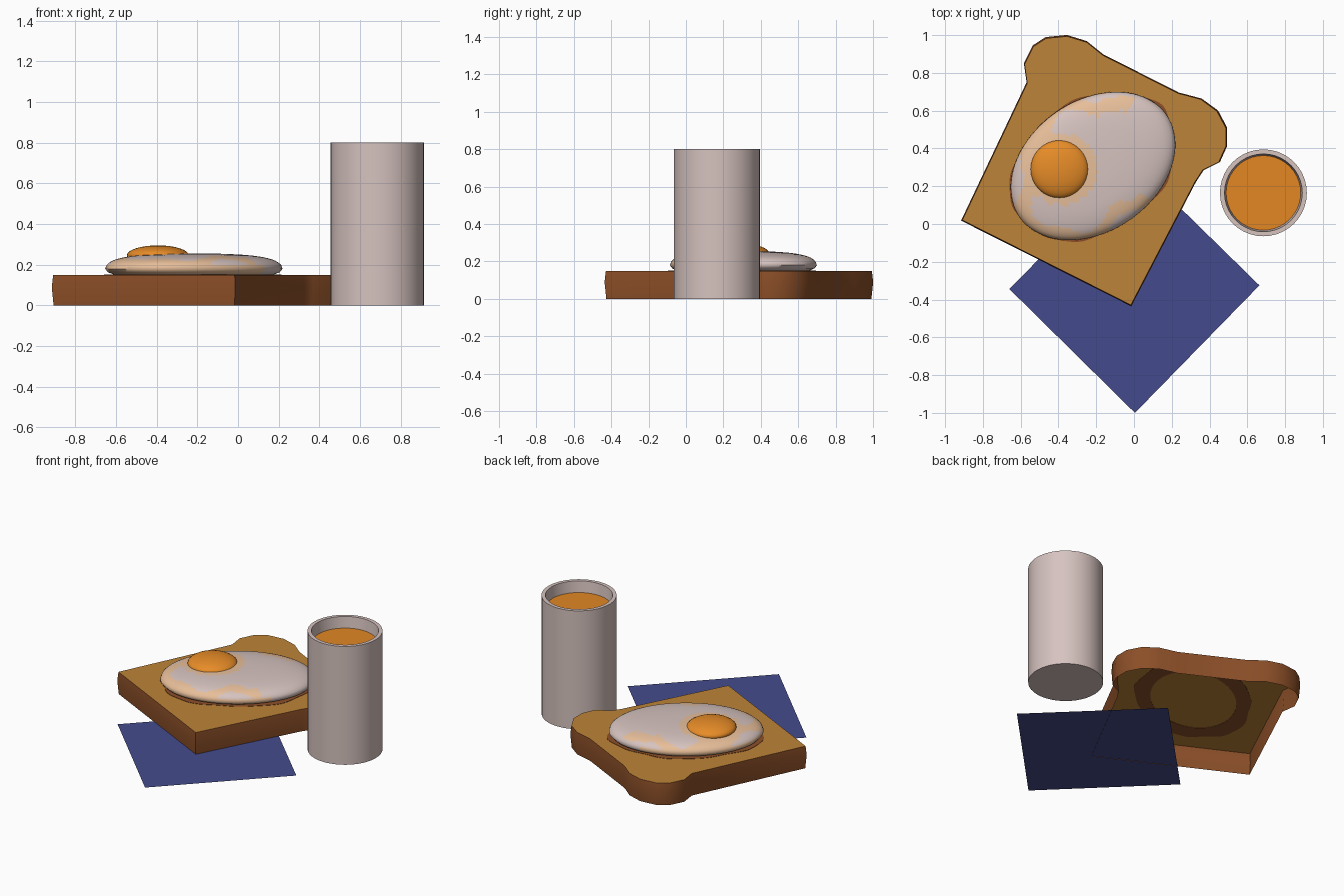
import bpy, bmesh, math
from math import sin, cos, pi

if "Cube" in bpy.data.objects:
    bpy.data.objects.remove(bpy.data.objects["Cube"])


def mat(name, r, g, b):
    m = bpy.data.materials.new(name)
    lin = [(c / 255 / 12.92) if c < 10 else ((c / 255 + 0.055) / 1.055) ** 2.4 for c in (r, g, b)]
    m.diffuse_color = (*lin, 1)
    m.use_nodes = True
    m.node_tree.nodes["Principled BSDF"].inputs["Base Color"].default_value = m.diffuse_color
    return m


CRUST = mat("crust brown", 140, 79, 40)
BREAD = mat("toasted tan", 190, 131, 56)
WHITE = mat("pale pink white", 214, 195, 191)
PEACH = mat("peach white", 238, 196, 158)
YOLK = mat("yolk orange", 234, 142, 40)
JUICE = mat("juice orange", 226, 135, 36)
NAVY = mat("napkin blue", 68, 75, 140)


def finish(name, bm, mats, smooth=None):
    me = bpy.data.meshes.new(name)
    bm.to_mesh(me)
    bm.free()
    ob = bpy.data.objects.new(name, me)
    bpy.context.collection.objects.link(ob)
    for m in mats:
        me.materials.append(m)
    if smooth:
        bpy.ops.object.select_all(action='DESELECT')
        ob.select_set(True)
        bpy.context.view_layer.objects.active = ob
        bpy.ops.object.shade_smooth_by_angle(angle=math.radians(smooth))
    return ob


def loft(bm, rings, cap_start=False, cap_end=False):
    """Join equal-length counter-clockwise rings of points with quads."""
    vs = [[bm.verts.new(p) for p in ring] for ring in rings]
    n = len(vs[0])
    for a, b in zip(vs, vs[1:]):
        for i in range(n):
            j = (i + 1) % n
            bm.faces.new((a[i], a[j], b[j], b[i]))
    if cap_start:
        bm.faces.new(vs[0][::-1])
    return bm.faces.new(vs[-1]) if cap_end else None


def circle(cx, cy, r, z, n):
    return [(cx + r * cos(2 * pi * i / n), cy + r * sin(2 * pi * i / n), z) for i in range(n)]


# Toast: hollow underneath, slightly bulging crust wall, inset bread face
outline = [(-.91, .02), (-.016, -.43), (.323, .222), (.365, .286), (.45, .328),
           (.488, .413), (.488, .508), (.44, .598), (.354, .661), (.233, .693),
           (-.164, .894), (-.25, .963), (-.354, .995), (-.466, .984), (-.534, .94),
           (-.58, .846), (-.566, .746)]


def toast_ring(grow, z):
    cx, cy = -.22, .28
    return [(cx + (x - cx) * grow, cy + (y - cy) * grow, z) for x, y in outline]


bm = bmesh.new()
top = loft(bm, [toast_ring(.995, 0), toast_ring(1.008, .09), toast_ring(.998, .15)], cap_end=True)
bmesh.ops.inset_region(bm, faces=[top], thickness=.04, use_even_offset=True)
top.material_index = 1
finish("toast", bm, [CRUST, BREAD], 40)

# Fried egg footprint: tilted ellipse
EX, EY, TILT = -.217, .307, math.radians(35)
N = 96


def egg_point(s, a, z):
    u, v = .474 * s * cos(a), .346 * s * sin(a)
    return (EX + u * cos(TILT) - v * sin(TILT), EY + u * sin(TILT) + v * cos(TILT), z)


def egg_ring(s, z, wobble=0):
    ang = [2 * pi * i / N for i in range(N)]
    return [egg_point(s + wobble * (sin(5 * a + .6) + .5 * sin(11 * a)), a, z) for a in ang]


# Browned ring on the bread below the egg
bm = bmesh.new()
loft(bm, [egg_ring(.74, .148), egg_ring(1.0, .148, .025), egg_ring(1.0, .152, .025), egg_ring(.74, .152),
          egg_ring(.74, .148)])
bmesh.ops.remove_doubles(bm, verts=bm.verts, dist=.0005)
bmesh.ops.recalc_face_normals(bm, faces=bm.faces)
finish("browned_ring", bm, [CRUST])

# Egg white: rounded pancake, with blotches of two tones
YX, YY = -.394, .29
prof = [(.9, .151), (.97, .163), (1, .18), (.985, .198), (.955, .21), (.92, .219), (.88, .226),
        (.84, .231), (.79, .236), (.73, .2405), (.66, .2445), (.58, .248), (.5, .25),
        (.42, .252), (.33, .2535), (.24, .2545), (.14, .255), (.05, .255)]
bm = bmesh.new()
loft(bm, [egg_ring(s, z) for s, z in prof], cap_end=True)
for f in bm.faces:
    c = f.calc_center_median()
    dx, dy = c.x - EX, c.y - EY
    u, v = dx * cos(TILT) + dy * sin(TILT), dy * cos(TILT) - dx * sin(TILT)
    s, a = math.hypot(u / .474, v / .346), math.atan2(dy, dx)
    near_yolk = math.hypot(c.x - YX - .01, c.y - YY) < .19
    edge = .8 + .1 * sin(3 * a + 1.2) + .06 * sin(7 * a)
    band = edge < s < edge + .2 and not -.5 < a < 1.0
    skirt = c.z < .2 and not -.4 < a < 1.4
    f.material_index = 1 if near_yolk or band or skirt else 0
finish("egg_white", bm, [WHITE, PEACH], 60)

# Yolk dome
bm = bmesh.new()
bmesh.ops.create_uvsphere(bm, u_segments=32, v_segments=16, radius=1)
for v in bm.verts:
    v.co = (YX + v.co.x * .153, YY + v.co.y * .153, .245 + v.co.z * .05)
finish("yolk", bm, [YOLK], 60)

# Cup with a thick rim, closed base
CX, CY = .685, .165
bm = bmesh.new()
loft(bm, [circle(CX, CY, r, z, 40) for r, z in
          [(.23, 0), (.23, .8), (.206, .8), (.197, .72)]], cap_start=True)
finish("cup", bm, [WHITE], 40)

# Juice surface
bm = bmesh.new()
bm.faces.new([bm.verts.new(p) for p in circle(CX, CY, .198, .725, 40)])
finish("juice", bm, [JUICE])

# Napkin sheet, partly under the toast
bm = bmesh.new()
bm.faces.new([bm.verts.new((x, y, .002)) for x, y in
              [(-.66, -.344), (.005, -1), (.664, -.325), (0, .325)]])
finish("napkin", bm, [NAVY])
